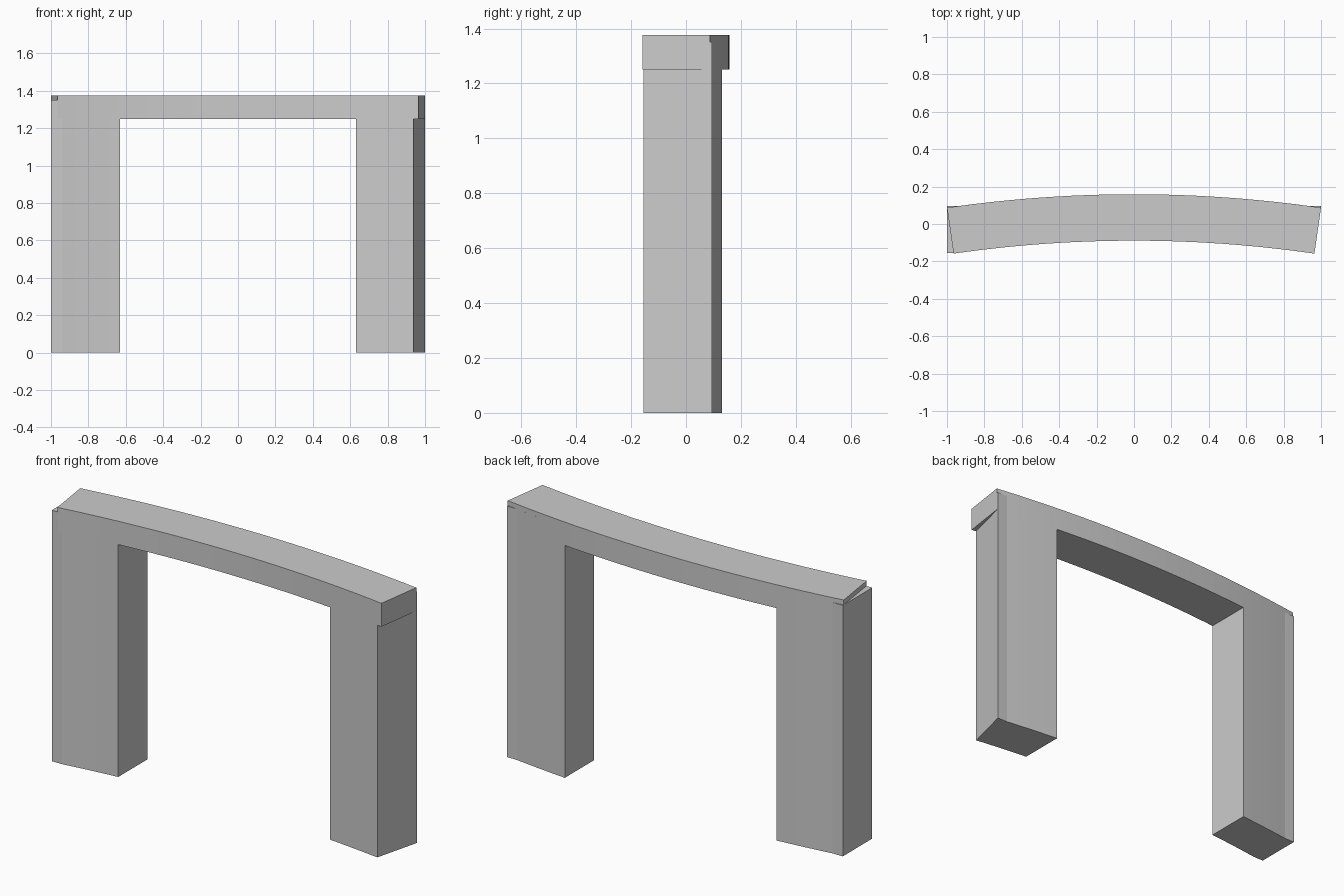
import bpy, bmesh, math

if "Cube" in bpy.data.objects:
    bpy.data.objects.remove(bpy.data.objects["Cube"])

R_BACK, R_FRONT = 7.0, 6.752      # concentric arcs of the curved wall
CY = 0.159 - R_BACK               # arc centre on the y axis
TOP, UNDER, POST_TOP = 1.376, 1.25, 1.35


def arc_y(x, r):
    return CY + math.sqrt(r * r - x * x)


def arc(x0, x1, r, n):
    xs = [x0 + (x1 - x0) * i / n for i in range(n + 1)]
    return [(x, arc_y(x, r)) for x in xs]


def prism(name, outline, z0, z1):
    """Extrude a counter-clockwise plan outline from z0 to z1."""
    bm = bmesh.new()
    face = bm.faces.new([bm.verts.new((x, y, z0)) for x, y in outline])
    res = bmesh.ops.extrude_face_region(bm, geom=[face], use_keep_orig=True)
    for v in res["geom"]:
        if isinstance(v, bmesh.types.BMVert):
            v.co.z = z1
    bmesh.ops.recalc_face_normals(bm, faces=bm.faces)
    me = bpy.data.meshes.new(name)
    bm.to_mesh(me)
    bm.free()
    ob = bpy.data.objects.new(name, me)
    bpy.context.collection.objects.link(ob)
    return ob


# Curved lintel with radial ends
end_x = R_FRONT / R_BACK
prism("lintel",
      arc(-end_x, end_x, R_FRONT, 24) + arc(1, -1, R_BACK, 24),
      UNDER, TOP)

# Left post: curved to x = -0.94, then a straight square end
prism("left_post",
      [(-1, arc_y(0.94, R_FRONT))] + arc(-0.94, -0.63, R_FRONT, 5)
      + arc(-0.63, -0.94, R_BACK, 5) + [(-1, arc_y(0.94, R_BACK))],
      0, POST_TOP)

# Right post: same curve, but the end is cut at a slant
prism("right_post",
      arc(0.63, 0.937, R_FRONT, 5) + [(1, arc_y(0.94, R_BACK))]
      + arc(0.94, 0.63, R_BACK, 5),
      0, POST_TOP)
